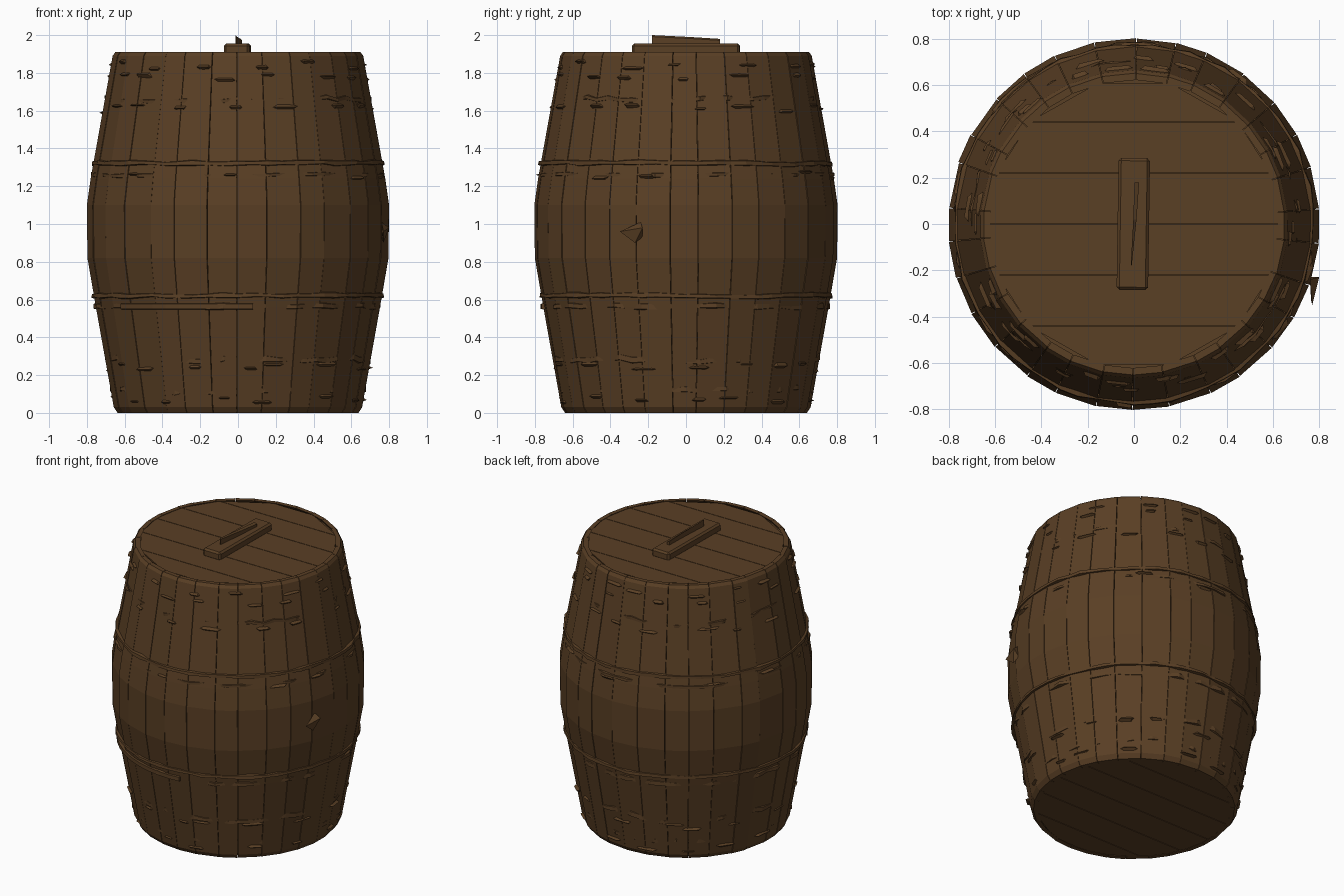
import bpy, bmesh, math, random
from mathutils import Vector

random.seed(7)
cube = bpy.data.objects.get("Cube")
if cube:
    bpy.data.objects.remove(cube)

wood = bpy.data.materials.new("dark_brown_wood")
wood.use_nodes = True
BROWN = (0.102, 0.050, 0.018, 1)
wood.diffuse_color = BROWN
bsdf = wood.node_tree.nodes["Principled BSDF"]
bsdf.inputs["Base Color"].default_value = BROWN
bsdf.inputs["Roughness"].default_value = 0.9

STAVES = 30
PROFILE = [(0.640, 0.0), (0.660, 0.03), (0.755, 0.56), (0.800, 0.82),
           (0.803, 1.10), (0.783, 1.24), (0.666, 1.89), (0.652, 1.91)]


def radius(z):
    for (r0, z0), (r1, z1) in zip(PROFILE, PROFILE[1:]):
        if z <= z1:
            return r0 + (r1 - r0) * (z - z0) / (z1 - z0)
    return PROFILE[-1][0]


def polar(r, a, z):
    return Vector((r * math.cos(a), r * math.sin(a), z))


def finish(name, bm):
    bmesh.ops.recalc_face_normals(bm, faces=bm.faces)
    mesh = bpy.data.meshes.new(name)
    bm.to_mesh(mesh)
    bm.free()
    mesh.materials.append(wood)
    obj = bpy.data.objects.new(name, mesh)
    bpy.context.collection.objects.link(obj)
    return obj


def loft(bm, loops, closed=False):
    """Skin a row of equal vertex loops, capping the ends unless closed."""
    rings = [[bm.verts.new(p) for p in loop] for loop in loops]
    n = len(rings[0])
    pairs = list(zip(rings, rings[1:])) + ([(rings[-1], rings[0])] if closed else [])
    for a, b in pairs:
        for i in range(n):
            j = (i + 1) % n
            bm.faces.new((a[i], a[j], b[j], b[i]))
    if not closed:
        bm.faces.new(rings[0][::-1])
        bm.faces.new(rings[-1])


def hull(bm, points):
    verts = [bm.verts.new(p) for p in points]
    bmesh.ops.convex_hull(bm, input=verts)


# Bulging staves of slightly uneven width, with hairline seams
step = math.tau / STAVES
seams = [i * step - math.pi / 2 + random.uniform(-0.025, 0.025) for i in range(STAVES)]
seams.append(seams[0] + math.tau)
bm = bmesh.new()
for a0, a1 in zip(seams, seams[1:]):
    lift = random.uniform(-0.003, 0.002)
    a0, a1 = a0 + 0.002, a1 - 0.002
    loft(bm, [[polar(r + lift, a0, z), polar(r + lift, a1, z),
               polar(r - 0.03, a1, z), polar(r - 0.03, a0, z)] for r, z in PROFILE])
finish("staves", bm)

# Inner shell behind the seams
bm = bmesh.new()
loft(bm, [[polar(r - 0.014, i * step, min(max(z, 0.02), 1.885)) for i in range(STAVES)]
          for r, z in PROFILE])
finish("inner_shell", bm)


# Lid and base, each six straight boards cut to the round
def round_boards(name, r, z0, z1):
    bm = bmesh.new()
    cuts = [-0.61, -0.44, -0.22, 0, 0.22, 0.44, 0.61]
    for y0, y1 in zip(cuts, cuts[1:]):
        w0, w1 = (math.sqrt(r * r - y * y) for y in (y0, y1))
        y0, y1 = y0 + 0.002, y1 - 0.002
        outline = [(-w0, y0), (w0, y0), (w1, y1), (-w1, y1)]
        loft(bm, [[Vector((x, y, z)) for x, y in outline] for z in (z0, z1)])
    finish(name, bm)


round_boards("lid_boards", 0.63, 1.87, 1.905)
round_boards("base_boards", 0.63, 0.004, 0.04)


# Rough ridges around the barrel: worn hoops and split grain
def ridge(name, z, half, low, high, wave):
    bm = bmesh.new()
    loops, drift, count = [], 0, STAVES * 2
    for i in range(count):
        a = i * math.tau / count
        drift = 0.6 * drift + random.uniform(-wave, wave)
        p, zz = random.uniform(low, high), z + drift
        r = radius(zz)
        h = half * random.uniform(0.7, 1.2)
        loops.append([polar(radius(zz - h) - 0.02, a, zz - h),
                      polar(r + p, a, zz - h * 0.6),
                      polar(r + p * 0.8, a, zz + h * 0.6),
                      polar(radius(zz + h) - 0.02, a, zz + h)])
    loft(bm, loops, closed=True)
    finish(name, bm)


ridge("upper_hoop", 1.32, 0.017, 0.002, 0.018, 0.004)
ridge("upper_hoop_edge", 1.26, 0.014, -0.022, 0.010, 0.004)
ridge("lower_hoop", 0.62, 0.017, 0.002, 0.018, 0.004)
ridge("lower_hoop_edge", 0.565, 0.020, -0.015, 0.016, 0.004)
ridge("top_grain", 1.66, 0.016, -0.022, 0.007, 0.012)
ridge("bottom_grain", 0.29, 0.022, -0.020, 0.006, 0.014)
ridge("foot_grain", 0.12, 0.020, -0.022, 0.006, 0.014)


# Raised splinters scattered in rows
def splinter(bm, a, z, w, h, d):
    r = radius(z)
    da = w / r / 2
    skew = random.uniform(-0.3, 0.3)
    pts = [polar(r - 0.012, a - da, z + h * skew),
           polar(r - 0.012, a + da, z - h * skew)]
    for s in (-0.5, 0.5):
        pts += [polar(radius(z - h / 2) - 0.015, a + da * s, z - h / 2),
                polar(radius(z + h / 2) - 0.015, a + da * s, z + h / 2),
                polar(r + d * random.uniform(0.5, 1), a + da * s * 1.2, z + h * skew / 2)]
    hull(bm, pts)


bm = bmesh.new()
for z, count in ((1.84, 14), (1.78, 14), (1.61, 16), (1.26, 8), (0.24, 16), (0.07, 14)):
    for i in range(count):
        a = (i + random.uniform(-0.35, 0.35)) * math.tau / count
        splinter(bm, a, z + random.uniform(-0.02, 0.02), random.uniform(0.07, 0.17),
                 random.uniform(0.02, 0.045), random.uniform(0.008, 0.02))
finish("splinters", bm)

# Long split board on the lower front and a loose chip on the left flank
bm = bmesh.new()
loft(bm, [[polar(radius(0.565) + p, a, 0.565 + h)
           for p, h in ((-0.02, -0.02), (0.014, -0.015), (0.014, 0.012), (-0.02, 0.018))]
          for a in [math.radians(d) for d in range(216, 277, 6)]])
finish("front_split", bm)

bm = bmesh.new()
hull(bm, [Vector(p) for p in ((0.77, -0.35, 0.96), (0.76, -0.24, 1.01), (0.76, -0.23, 0.93),
                              (0.80, -0.23, 0.98), (0.77, -0.27, 0.90), (0.765, -0.33, 0.95))])
finish("flank_chip", bm)

# Lid handle: a slightly turned, bevelled batten with a split along it
bpy.ops.mesh.primitive_cube_add(size=1, location=(-0.003, 0, 1.925), rotation=(0, 0, -0.015))
handle = bpy.context.object
handle.name = "lid_handle"
handle.scale = (0.136, 0.57, 0.06)
bpy.ops.object.transform_apply(location=False, rotation=False, scale=True)
handle.data.materials.append(wood)
bevel = handle.modifiers.new("worn_edges", "BEVEL")
bevel.width = 0.012
bevel.segments = 1

bm = bmesh.new()
loft(bm, [[Vector((x - w, y, 1.94)), Vector((x + w, y, 1.94)),
           Vector((x + w, y, z)), Vector((x - w, y, z + 0.008))]
          for x, y, w, z in ((-0.012, -0.18, 0.002, 1.992), (0.004, 0.02, 0.007, 1.982),
                             (0.012, 0.18, 0.010, 1.972))])
finish("handle_splinter", bm)
